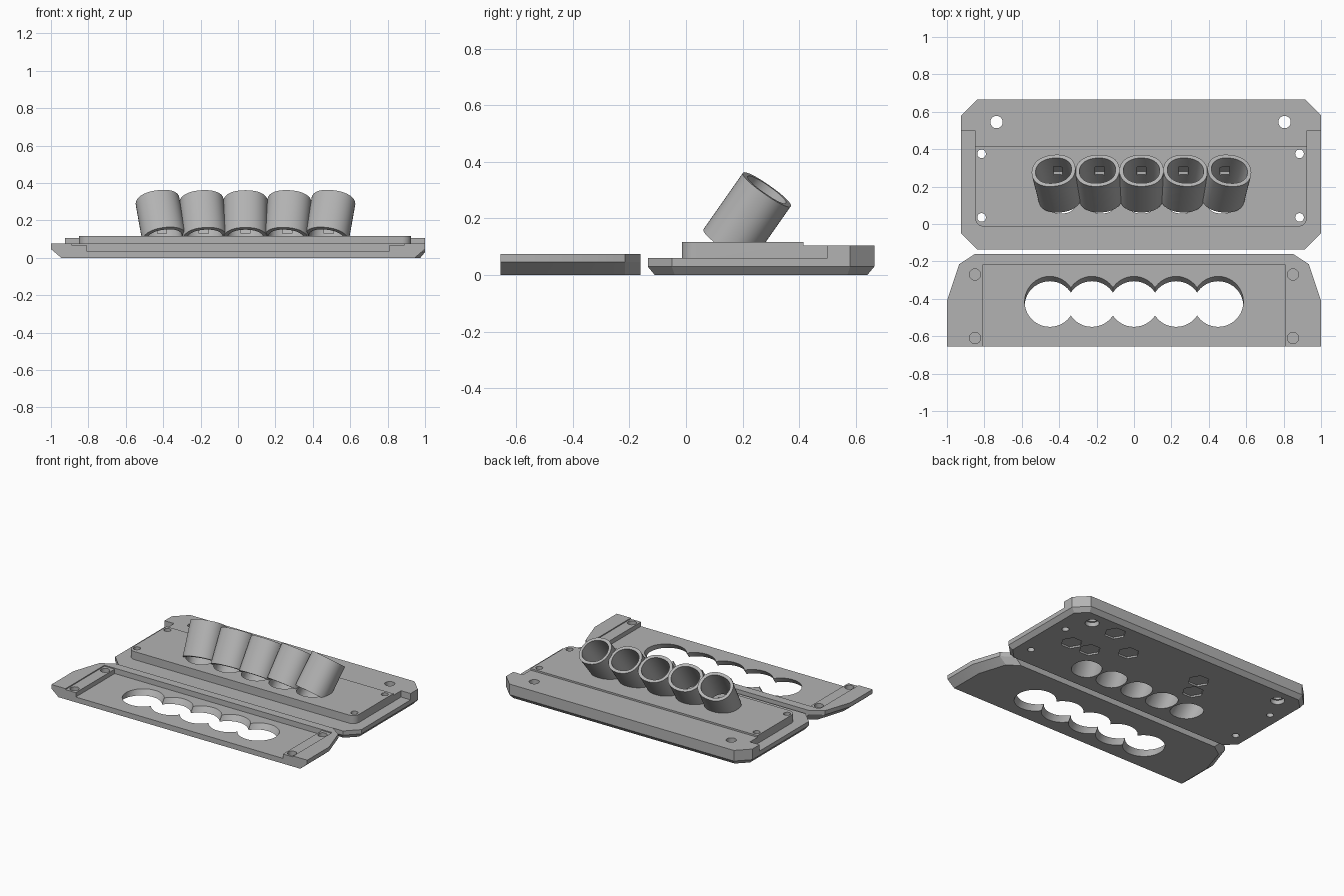
import bpy, bmesh, math
from mathutils import Vector

if "Cube" in bpy.data.objects:
    bpy.data.objects.remove(bpy.data.objects["Cube"])

grey = bpy.data.materials.new("plain grey")
grey.diffuse_color = (0.45, 0.45, 0.45, 1)
grey.use_nodes = True
grey.node_tree.nodes["Principled BSDF"].inputs["Base Color"].default_value = grey.diffuse_color


def loft(name, rings):
    """Closed solid through a stack of rings with equal point counts."""
    bm = bmesh.new()
    loops = [[bm.verts.new(p) for p in ring] for ring in rings]
    n = len(loops[0])
    bm.faces.new(loops[0][::-1])
    bm.faces.new(loops[-1])
    for a, b in zip(loops, loops[1:]):
        for i in range(n):
            j = (i + 1) % n
            bm.faces.new((a[i], a[j], b[j], b[i]))
    bmesh.ops.recalc_face_normals(bm, faces=bm.faces)
    mesh = bpy.data.meshes.new(name)
    bm.to_mesh(mesh)
    bm.free()
    mesh.materials.append(grey)
    ob = bpy.data.objects.new(name, mesh)
    bpy.context.collection.objects.link(ob)
    return ob


def prism(name, outline, z0, z1):
    return loft(name, [[(x, y, z) for x, y in outline] for z in (z0, z1)])


def box(name, x0, x1, y0, y1, z0, z1):
    return prism(name, [(x0, y0), (x1, y0), (x1, y1), (x0, y1)], z0, z1)


def disc(name, x, y, r, z0, z1, n=32):
    pts = [(x + r * math.cos(2 * math.pi * i / n), y + r * math.sin(2 * math.pi * i / n)) for i in range(n)]
    return prism(name, pts, z0, z1)


def combine(target, other, op):
    """Apply a boolean and remove the second solid."""
    mod = target.modifiers.new("join", 'BOOLEAN')
    mod.object, mod.operation, mod.solver = other, op, 'EXACT'
    bpy.context.view_layer.objects.active = target
    bpy.ops.object.modifier_apply(modifier=mod.name)
    bpy.data.objects.remove(other)


def clipped(x0, x1, y0, y1, c, inset=0):
    """Rectangle with cut corners."""
    k = c - inset * 0.586
    x0, x1, y0, y1 = x0 + inset, x1 - inset, y0 + inset, y1 - inset
    k += inset * 0.0
    return [(x0 + k, y0), (x1 - k, y0), (x1, y0 + k), (x1, y1 - k),
            (x1 - k, y1), (x0 + k, y1), (x0, y1 - k), (x0, y0 + k)]


# ---- base plate with bevelled underside
edge = (-0.925, 1.0, -0.135, 0.665, 0.085)
base = loft("base", [[(x, y, 0) for x, y in clipped(*edge, inset=0.025)],
                     [(x, y, 0.03) for x, y in clipped(*edge)],
                     [(x, y, 0.06) for x, y in clipped(*edge)]])

# back ledge, full width
c = 0.085
combine(base, prism("ledge", [(-0.925, 0.5), (1.0, 0.5), (1.0, 0.665 - c), (1.0 - c, 0.665),
                              (-0.925 + c, 0.665), (-0.925, 0.665 - c)], 0.04, 0.105), 'UNION')


# raised deck with two rounded front corners
def deck_outline(y_back):
    r, x0, x1, y0 = 0.05, -0.85, 0.925, -0.015
    pts = [(x1, y_back), (x0, y_back)]
    for cx, start in ((x0 + r, 180), (x1 - r, 270)):
        for i in range(9):
            a = math.radians(start + i * 90 / 8)
            pts.append((cx + r * math.cos(a), y0 + r + r * math.sin(a)))
    return pts


combine(base, prism("deck_low", deck_outline(0.55), 0.045, 0.105), 'UNION')
combine(base, prism("deck_high", deck_outline(0.415), 0.05, 0.117), 'UNION')

# ---- five leaning tubes
TILT = math.tan(math.radians(35))


def tube(name, k, a, b, z0, z1):
    """Oval tube number k (-2..2); z0 and z1 are heights on its axis."""
    axis = Vector((0.09 * k, TILT, 1))
    foot = Vector((0.04 + 0.208 * k, 0.074, 0))
    d = axis.normalized()
    u = Vector((1, 0, 0))
    u = (u - d * u.dot(d)).normalized()
    v = d.cross(u)
    rings = []
    for z in (z0, z1):
        ring = []
        for i in range(48):
            t = 2 * math.pi * i / 48
            co, si = math.cos(t), math.sin(t)
            p = 2 / 2.2
            ring.append(foot + axis * z + u * math.copysign(a * abs(co) ** p, co)
                        + v * math.copysign(b * abs(si) ** p, si))
        rings.append(ring)
    return loft(name, rings)


for k in range(-2, 3):
    # the lower end stays inside the plate and deck
    t = tube("tube", k, 0.118, 0.103, 0.103, 0.302)
    combine(t, box("trim", -2, 2, -2, 2, -1, 0.052), 'DIFFERENCE')
    combine(base, t, 'UNION')
for k in range(-2, 3):
    combine(base, tube("bore", k, 0.097, 0.082, -0.25, 0.5), 'DIFFERENCE')
    # small notch in the lower inner wall of each tube
    x = 0.04 + 0.208 * k + 0.015 * k
    notch = loft("notch", [[(x + sx * 0.025, y + (z - 0.12) * TILT, z) for sx, y in
                            ((-1, 0.2), (1, 0.2), (1, 0.274), (-1, 0.274))] for z in (0.13, 0.19)])
    combine(base, notch, 'DIFFERENCE')

# ---- screw holes and mounting holes
for x in (-0.815, 0.885):
    for y in (0.035, 0.375):
        combine(base, disc("hole", x, y, 0.023, -0.1, 0.3), 'DIFFERENCE')
for x in (-0.735, 0.805):
    combine(base, disc("hole", x, 0.545, 0.033, -0.1, 0.3), 'DIFFERENCE')
    combine(base, disc("counterbore", x, 0.545, 0.045, -0.1, 0.03), 'DIFFERENCE')

# ---- shallow hexagonal pockets underneath
for x, y in ((0.607, 0.537), (0.742, 0.266), (0.596, 0.272), (0.381, 0.40), (-0.19, 0.414), (-0.25, 0.285)):
    combine(base, disc("hex_pocket", x, y, 0.07, -0.1, 0.012, 6), 'DIFFERENCE')

# ---- cover plate with undercut ends
half = [(1, -0.655), (1, -0.41), (0.935, -0.215), (0.85, -0.16)]
outline = half + [(-x, y) for x, y in reversed(half)]
cover = loft("cover", [[(x * s, y, z) for x, y in outline] for s, z in ((0.945, 0), (1, 0.046), (1, 0.075))])

# stepped recess, open at the front
combine(cover, box("recess", -0.89, 0.89, -0.8, -0.22, 0.068, 0.2), 'DIFFERENCE')
combine(cover, box("recess", -0.81, 0.81, -0.8, -0.22, 0.037, 0.2), 'DIFFERENCE')

# scalloped slanted opening
for k in range(-2, 3):
    rings = []
    for z in (-0.05, 0.12):
        rings.append([(0.225 * k + 0.135 * math.cos(2 * math.pi * i / 40),
                       -0.415 + (z - 0.037) * TILT + 0.135 * math.sin(2 * math.pi * i / 40), z) for i in range(40)])
    combine(cover, loft("opening", rings), 'DIFFERENCE')

# blind screw holes in the end shelves
for x in (-0.85, 0.85):
    for y in (-0.27, -0.61):
        combine(cover, disc("screw_hole", x, y, 0.03, 0.025, 0.2), 'DIFFERENCE')

# ---- smooth curves, sharp edges
for ob in (base, cover):
    bpy.ops.object.select_all(action='DESELECT')
    ob.select_set(True)
    bpy.context.view_layer.objects.active = ob
    bpy.ops.object.shade_smooth_by_angle(angle=math.radians(30))
